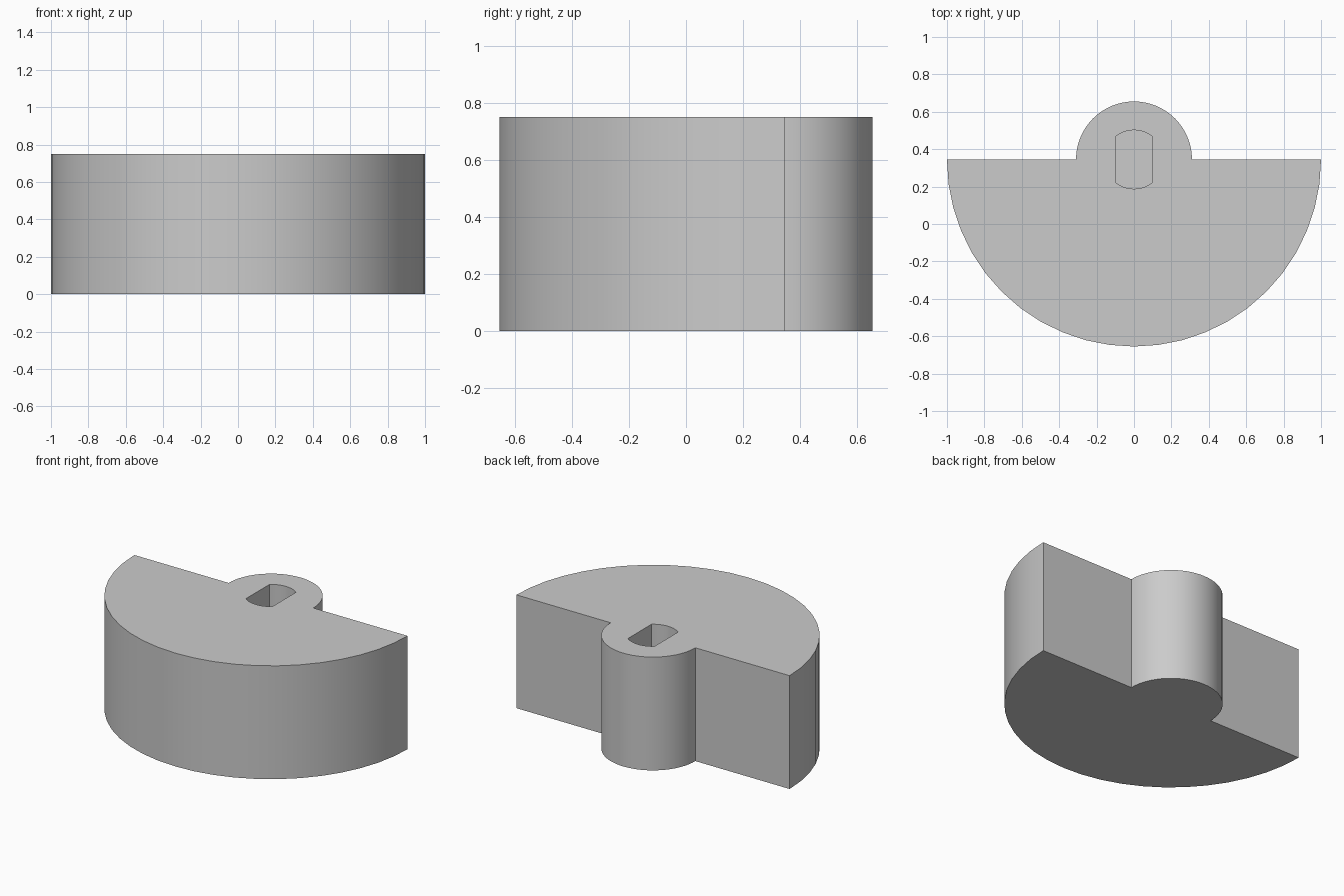
import bpy, bmesh
from math import pi, sin, cos, asin, radians

old = bpy.data.objects.get("Cube")
if old:
    bpy.data.objects.remove(old, do_unlink=True)

HEIGHT = 0.75
AXIS_Y = 0.345          # shared centre of the half disc, hub and slot
HUB_R = 0.31
SLOT_R, SLOT_HALF = 0.157, 0.097
SLOT_DEPTH = 0.55

grey = bpy.data.materials.new("plain grey")
grey.use_nodes = True
grey.diffuse_color = (0.6, 0.6, 0.6, 1)
grey.node_tree.nodes["Principled BSDF"].inputs["Base Color"].default_value = (0.6, 0.6, 0.6, 1)


def arc(radius, start, end, steps):
    """Points along an arc around the axis."""
    angles = [start + (end - start) * i / steps for i in range(steps + 1)]
    return [(radius * cos(a), AXIS_Y + radius * sin(a)) for a in angles]


def prism(name, outline, bottom, top):
    """Extrude a closed outline straight up."""
    bm = bmesh.new()
    face = bm.faces.new([bm.verts.new((x, y, bottom)) for x, y in outline])
    walls = bmesh.ops.extrude_face_region(bm, geom=[face], use_keep_orig=True)
    verts = [v for v in walls["geom"] if isinstance(v, bmesh.types.BMVert)]
    bmesh.ops.translate(bm, verts=verts, vec=(0, 0, top - bottom))
    bmesh.ops.recalc_face_normals(bm, faces=bm.faces)
    mesh = bpy.data.meshes.new(name)
    bm.to_mesh(mesh)
    bm.free()
    mesh.materials.append(grey)
    obj = bpy.data.objects.new(name, mesh)
    bpy.context.collection.objects.link(obj)
    return obj


# Half disc with a round hub bulging from its flat back
outline = arc(1, pi, 2 * pi, 24) + arc(HUB_R, 0, pi, 32)
body = prism("half_disc_with_hub", outline, 0, HEIGHT)

# Blind slot with flat sides and rounded ends
side = asin(SLOT_HALF / SLOT_R)
slot_outline = (arc(SLOT_R, pi / 2 - side, pi / 2 + side, 10)
                + arc(SLOT_R, 3 * pi / 2 - side, 3 * pi / 2 + side, 10))
slot = prism("slot_cutter", slot_outline, HEIGHT - SLOT_DEPTH, HEIGHT + 0.1)
slot.hide_render = True

cut = body.modifiers.new("shaft slot", "BOOLEAN")
cut.operation = "DIFFERENCE"
cut.solver = "EXACT"
cut.object = slot

bpy.ops.object.select_all(action="DESELECT")
body.select_set(True)
bpy.context.view_layer.objects.active = body
bpy.ops.object.modifier_apply(modifier=cut.name)
bpy.data.objects.remove(slot, do_unlink=True)
bpy.ops.object.shade_smooth_by_angle(angle=radians(30))
